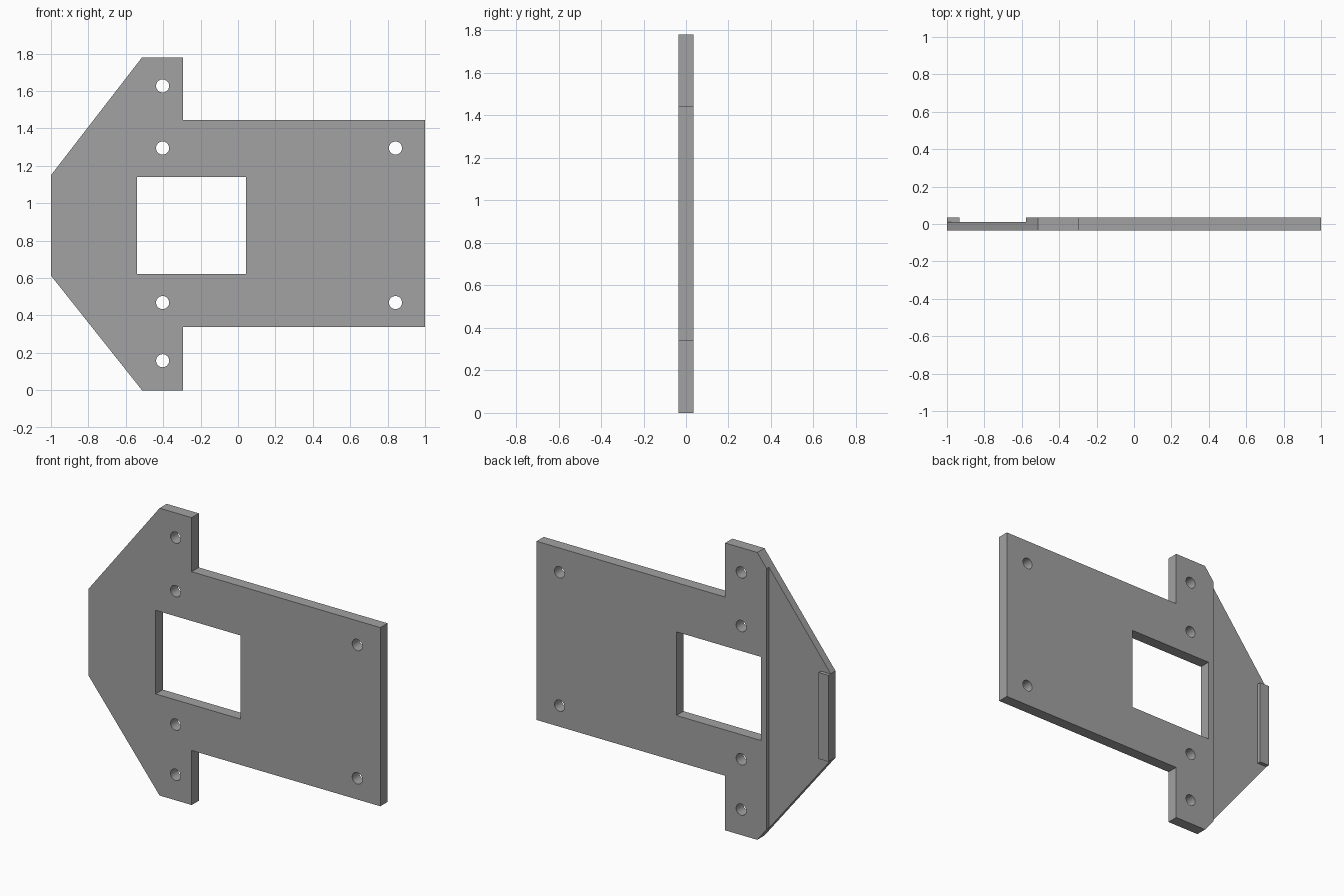
import bpy
import bmesh
import math

cube = bpy.data.objects.get("Cube")
if cube:
    bpy.data.objects.remove(cube, do_unlink=True)

HALF = 0.035        # half the plate thickness
FLOOR = 0.012       # depth of the rear recess floor
HEIGHT = 1.78

grey = bpy.data.materials.new("plain grey")
grey.use_nodes = True
colour = (0.36, 0.36, 0.36, 1)
grey.diffuse_color = colour
grey.node_tree.nodes["Principled BSDF"].inputs["Base Color"].default_value = colour


def prism(name, outline, y0, y1):
    """Extrude an (x, z) outline from y0 to y1."""
    bm = bmesh.new()
    face = bm.faces.new([bm.verts.new((x, y0, z)) for x, z in outline])
    grown = bmesh.ops.extrude_face_region(bm, geom=[face])["geom"]
    verts = [v for v in grown if isinstance(v, bmesh.types.BMVert)]
    bmesh.ops.translate(bm, verts=verts, vec=(0, y1 - y0, 0))
    bmesh.ops.recalc_face_normals(bm, faces=bm.faces)
    mesh = bpy.data.meshes.new(name)
    bm.to_mesh(mesh)
    bm.free()
    mesh.materials.append(grey)
    obj = bpy.data.objects.new(name, mesh)
    bpy.context.collection.objects.link(obj)
    return obj


def circle(cx, cz, radius, sides=32):
    turns = [2 * math.pi * i / sides for i in range(sides)]
    return [(cx + radius * math.cos(a), cz + radius * math.sin(a)) for a in turns]


def cut(target, cutter):
    mod = target.modifiers.new("cut", "BOOLEAN")
    mod.operation = "DIFFERENCE"
    mod.solver = "EXACT"
    mod.object = cutter
    bpy.context.view_layer.objects.active = target
    bpy.ops.object.modifier_apply(modifier=mod.name)
    bpy.data.objects.remove(cutter, do_unlink=True)


# Plate with a tapered nose and two side ears
plate = prism("mounting_plate", [
    (-1, 0.613), (-0.513, 0), (-0.293, 0), (-0.293, 0.338), (1, 0.338),
    (1, 1.445), (-0.293, 1.445), (-0.293, HEIGHT), (-0.513, HEIGHT), (-1, 1.15),
], -HALF, HALF)

# Rectangular window
cut(plate, prism("window_cutter", [
    (-0.54, 0.622), (0.042, 0.622), (0.042, 1.14), (-0.54, 1.14)], -1, 1))

# Screw holes
for x, z in [(-0.403, 0.158), (-0.403, 0.469), (-0.403, 1.295),
             (-0.403, 1.627), (0.842, 0.469), (0.842, 1.295)]:
    cut(plate, prism("hole_cutter", circle(x, z, 0.035), -1, 1))

# Rear recess across the nose, leaving a raised lip at its tip
cut(plate, prism("recess_cutter", [
    (-1.1, -0.1), (-0.577, -0.1), (-0.577, 1.9), (-1.1, 1.9),
    (-1.1, 1.149), (-0.934, 1.149), (-0.934, 0.614), (-1.1, 0.614),
], FLOOR, 1))
